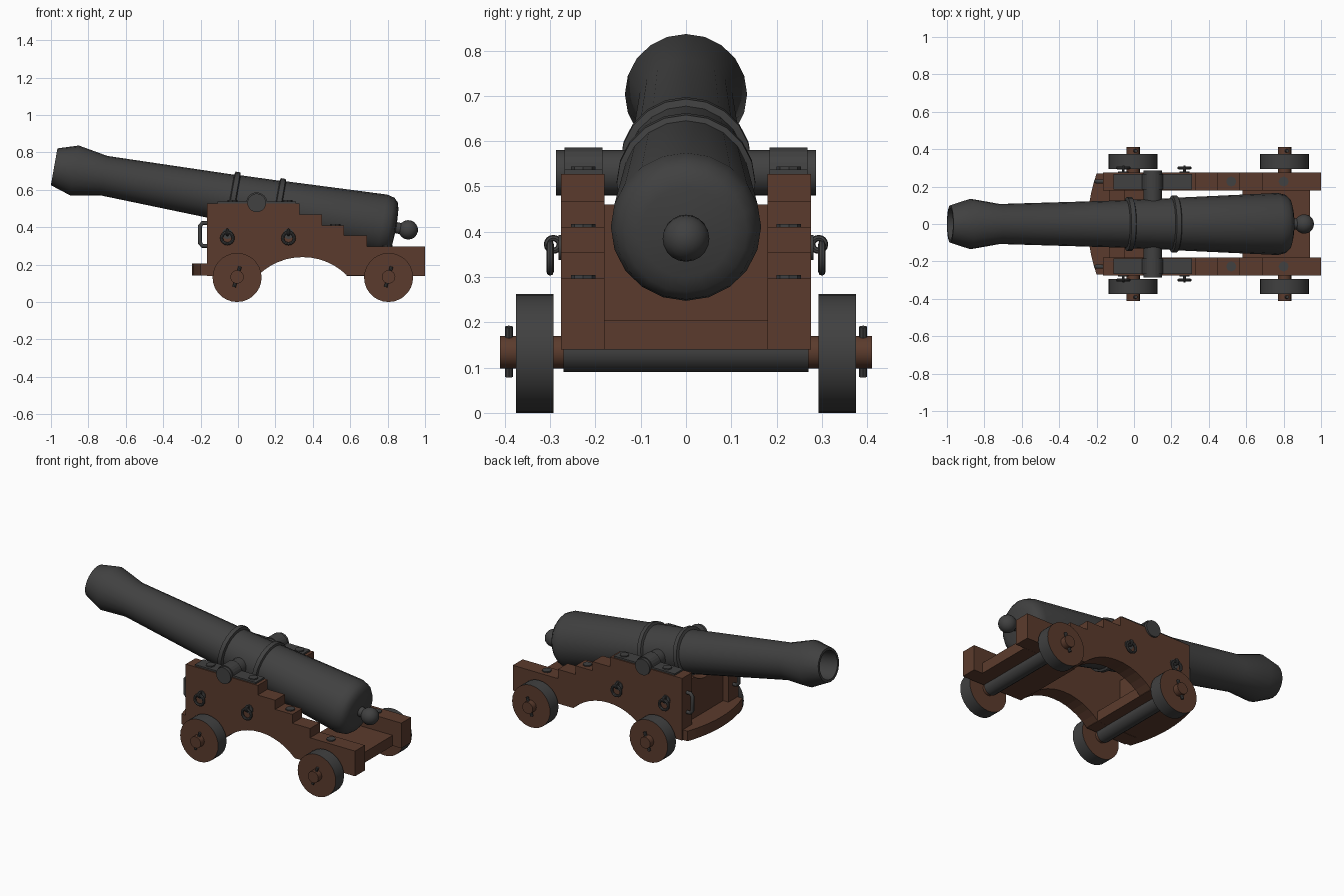
import bpy, bmesh, math
from mathutils import Matrix, Vector

if "Cube" in bpy.data.objects:
    bpy.data.objects.remove(bpy.data.objects["Cube"])


def material(name, rgb):
    m = bpy.data.materials.new(name)
    m.diffuse_color = (*rgb, 1)
    m.use_nodes = True
    m.node_tree.nodes["Principled BSDF"].inputs["Base Color"].default_value = m.diffuse_color
    return m


IRON = material("dark_iron", (0.052, 0.052, 0.052))
WOOD = material("brown_wood", (0.105, 0.044, 0.026))


def finish(bm, name, mat, smooth=True):
    bmesh.ops.recalc_face_normals(bm, faces=bm.faces)
    me = bpy.data.meshes.new(name)
    bm.to_mesh(me)
    bm.free()
    ob = bpy.data.objects.new(name, me)
    bpy.context.collection.objects.link(ob)
    me.materials.append(mat)
    if smooth:
        bpy.ops.object.select_all(action='DESELECT')
        ob.select_set(True)
        bpy.context.view_layer.objects.active = ob
        bpy.ops.object.shade_smooth_by_angle(angle=math.radians(35))
    return ob


def prism(name, pts, a, b, mat, axes="xz"):
    """Extrude a 2D outline along the remaining axis from a to b."""
    def put(p, d):
        return {"xz": (p[0], d, p[1]), "xy": (p[0], p[1], d), "yz": (d, p[0], p[1])}[axes]
    bm = bmesh.new()
    f = bm.faces.new([bm.verts.new(put(p, a)) for p in pts])
    ext = bmesh.ops.extrude_face_region(bm, geom=[f])
    move = Vector(put((0, 0), b - a))
    bmesh.ops.translate(bm, vec=move, verts=[v for v in ext["geom"] if isinstance(v, bmesh.types.BMVert)])
    return finish(bm, name, mat, False)


def lathe(name, profile, matrix, mat, steps=20):
    """Revolve (along, radius) points about local z."""
    bm = bmesh.new()
    vs = [bm.verts.new((r, 0, t)) for t, r in profile]
    es = [bm.edges.new(p) for p in zip(vs, vs[1:])]
    bmesh.ops.spin(bm, geom=vs + es, cent=(0, 0, 0), axis=(0, 0, 1), angle=2 * math.pi, steps=steps)
    bmesh.ops.remove_doubles(bm, verts=bm.verts, dist=1e-5)
    bm.transform(matrix)
    return finish(bm, name, mat)


def rod(name, p, q, r, mat, n=16):
    p, q = Vector(p), Vector(q)
    d = q - p
    m = Matrix.Translation(p) @ d.to_track_quat('Z', 'Y').to_matrix().to_4x4()
    return lathe(name, [(0, 0), (0, r), (d.length, r), (d.length, 0)], m, mat, n)


def ring(name, loc, R, r, rot, mat=IRON):
    prof = [(r * math.sin(k * math.pi / 4), R + r * math.cos(k * math.pi / 4)) for k in range(9)]
    return lathe(name, prof, Matrix.Translation(loc) @ rot, mat, 16)


def arc(cx, cz, r, a0, a1, n):
    return [(cx + r * math.cos(math.radians(a0 + (a1 - a0) * i / n)),
             cz + r * math.sin(math.radians(a0 + (a1 - a0) * i / n))) for i in range(n + 1)]


# Barrel with bore, muzzle swell, bands and breech ball
TX, TZ = 0.10, 0.53
tilt = Matrix.Translation((TX, 0, TZ)) @ Matrix.Rotation(math.radians(100.1), 4, 'Y')
profile = [(-0.6, 0), (-0.6, 0.08), (-1.1, 0.085), (-1.1, 0.1), (-0.99, 0.135), (-0.83, 0.107),
           (-0.145, 0.127), (-0.14, 0.145), (-0.115, 0.145), (-0.11, 0.13),
           (0.1, 0.138), (0.105, 0.153), (0.13, 0.153), (0.135, 0.141),
           (0.68, 0.166), (0.72, 0.156), (0.742, 0.135), (0.752, 0.1), (0.757, 0.03)]
profile += [(0.823 + x, max(r, 0)) for x, r in arc(0, 0, 0.052, 145, 0, 7)]
lathe("barrel", profile, tilt, IRON)
rod("trunnion", (TX, -0.287, TZ), (TX, 0.287, TZ), 0.05, IRON, 20)

# Floor boards and front transom
prism("front_floor", [(0.11, -0.27), (0.11, 0.27)] +
      [(-0.247 + 0.047 * (y / 0.27) ** 2, y) for y in [0.27 - 0.54 * i / 10 for i in range(11)]],
      0.142, 0.205, WOOD, "xy")
prism("rear_floor", [(0.58, -0.182), (0.94, -0.182), (0.94, 0.182), (0.58, 0.182)], 0.14, 0.205, WOOD, "xy")
prism("front_transom", [(-0.182, 0.2), (0.182, 0.2), (0.182, 0.46), (0.1, 0.46)] +
      arc(0, 0.566, 0.146, -47, -133, 6) + [(-0.1, 0.46), (-0.182, 0.46)], -0.13, -0.05, WOOD, "yz")

# Stepped cheek outline with an arched underside
cheek = [(-0.167, 0.14), (-0.167, 0.527), (0.33, 0.527), (0.33, 0.467), (0.45, 0.467), (0.45, 0.41),
         (0.568, 0.41), (0.568, 0.355), (0.69, 0.355), (0.69, 0.297), (1.0, 0.297), (1.0, 0.14)]
cheek += arc(0.345, -0.098, 0.338, 45.2, 134.8, 12)
strap = [(-0.11, 0.52), (-0.11, 0.537), (0.044, 0.537)] + arc(TX, TZ, 0.056, 172, 8, 10) + \
        [(0.31, 0.537), (0.31, 0.52)]

for s, side in ((-1, "right"), (1, "left")):
    prism(side + "_cheek", cheek, s * 0.18, s * 0.276, WOOD)
    prism(side + "_trunnion_strap", strap, s * 0.184, s * 0.268, IRON)

    # Bolt heads and small plates on the steps
    for x, z in ((-0.03, 0.537), (0.265, 0.537), (0.52, 0.41), (0.8, 0.297)):
        rod(side + "_bolt_head", (x, s * 0.227, z - 0.01), (x, s * 0.227, z + 0.007), 0.027, IRON, 8)

    # Ring bolts on the cheek sides
    for x in (-0.057, 0.27):
        rod(side + "_bolt_plate", (x, s * 0.27, 0.365), (x, s * 0.281, 0.365), 0.028, IRON, 12)
        ring(side + "_bolt_eye", (x, s * 0.293, 0.372), 0.014, 0.007, Matrix.Rotation(math.pi / 2, 4, 'Y'))
        ring(side + "_hanging_ring", (x, s * 0.3, 0.342), 0.031, 0.008, Matrix.Rotation(math.pi / 2, 4, 'X'))

    # Front handle
    cu = bpy.data.curves.new(side + "_handle", 'CURVE')
    cu.dimensions = '3D'
    cu.bevel_depth = 0.011
    cu.bevel_resolution = 2
    cu.use_fill_caps = True
    sp = cu.splines.new('POLY')
    path = [(-0.16, 0.422), (-0.19, 0.422), (-0.204, 0.405), (-0.204, 0.317), (-0.19, 0.3), (-0.16, 0.3)]
    sp.points.add(len(path) - 1)
    for p, (x, z) in zip(sp.points, path):
        p.co = (x, s * 0.228, z, 1)
    cu.materials.append(IRON)
    bpy.context.collection.objects.link(bpy.data.objects.new(side + "_handle", cu))

# Axles, iron axle beds, wheels and linch pins
for x, end in ((-0.005, "front"), (0.805, "rear")):
    rod(end + "_axle", (x, -0.411, 0.134), (x, 0.411, 0.134), 0.036, WOOD)
    rod(end + "_axle_bed", (x, -0.271, 0.136), (x, 0.271, 0.136), 0.046, IRON)
    for s in (-1, 1):
        wheel = rod(end + "_wheel", (x, s * 0.293, 0.131), (x, s * 0.375, 0.131), 0.131, WOOD, 28)
        wheel.data.materials.append(IRON)
        for f in wheel.data.polygons:  # iron tread around wooden discs
            f.material_index = 0 if abs(f.normal.y) > 0.5 else 1
        rod(end + "_linch_pin", (x - 0.016, s * 0.391, 0.08), (x + 0.016, s * 0.391, 0.19), 0.009, IRON, 8)
